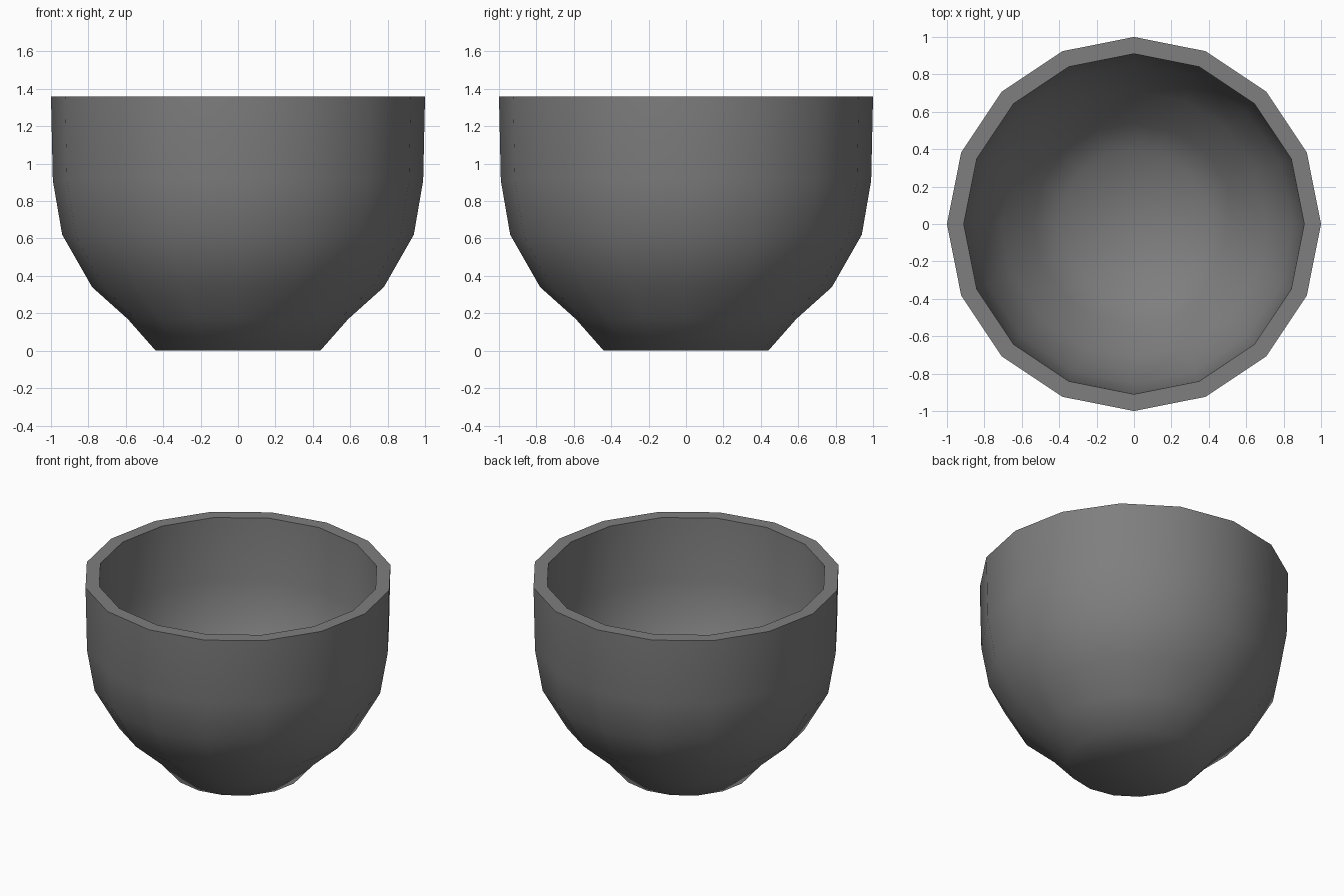
import bpy, bmesh
from math import radians, tau

default = bpy.data.objects.get("Cube")
if default:
    bpy.data.objects.remove(default, do_unlink=True)

SIDES = 16

# Dark grey clay material
clay = bpy.data.materials.new("dark_grey")
clay.use_nodes = True
clay.diffuse_color = (0.21, 0.21, 0.21, 1)
bsdf = next(n for n in clay.node_tree.nodes if n.type == 'BSDF_PRINCIPLED')
bsdf.inputs["Base Color"].default_value = clay.diffuse_color

# Bowl profile (radius, height): outside from base to rim, then inside back down
outer = [(0, 0), (0.44, 0), (0.59, 0.17), (0.78, 0.34), (0.94, 0.62), (0.99, 0.91), (1, 1.36)]
inner = [(0.91, 1.36), (0.90, 0.92), (0.85, 0.65), (0.71, 0.40), (0.54, 0.24), (0.40, 0.09), (0, 0.09)]
profile = outer + inner

# Turn the profile round the vertical axis
bm = bmesh.new()
verts = [bm.verts.new((r, 0, z)) for r, z in profile]
edges = [bm.edges.new(pair) for pair in zip(verts, verts[1:])]
bmesh.ops.spin(bm, geom=verts + edges, cent=(0, 0, 0), axis=(0, 0, 1),
               angle=tau, steps=SIDES, use_duplicate=False)
bmesh.ops.remove_doubles(bm, verts=bm.verts[:], dist=0.001)
bmesh.ops.dissolve_degenerate(bm, edges=bm.edges[:], dist=0.0001)
bmesh.ops.recalc_face_normals(bm, faces=bm.faces[:])

mesh = bpy.data.meshes.new("bowl")
bm.to_mesh(mesh)
bm.free()
mesh.materials.append(clay)
bowl = bpy.data.objects.new("bowl", mesh)
bpy.context.collection.objects.link(bowl)

# Smooth body with a crisp rim
bpy.ops.object.select_all(action='DESELECT')
bowl.select_set(True)
bpy.context.view_layer.objects.active = bowl
bpy.ops.object.shade_smooth_by_angle(angle=radians(60))
